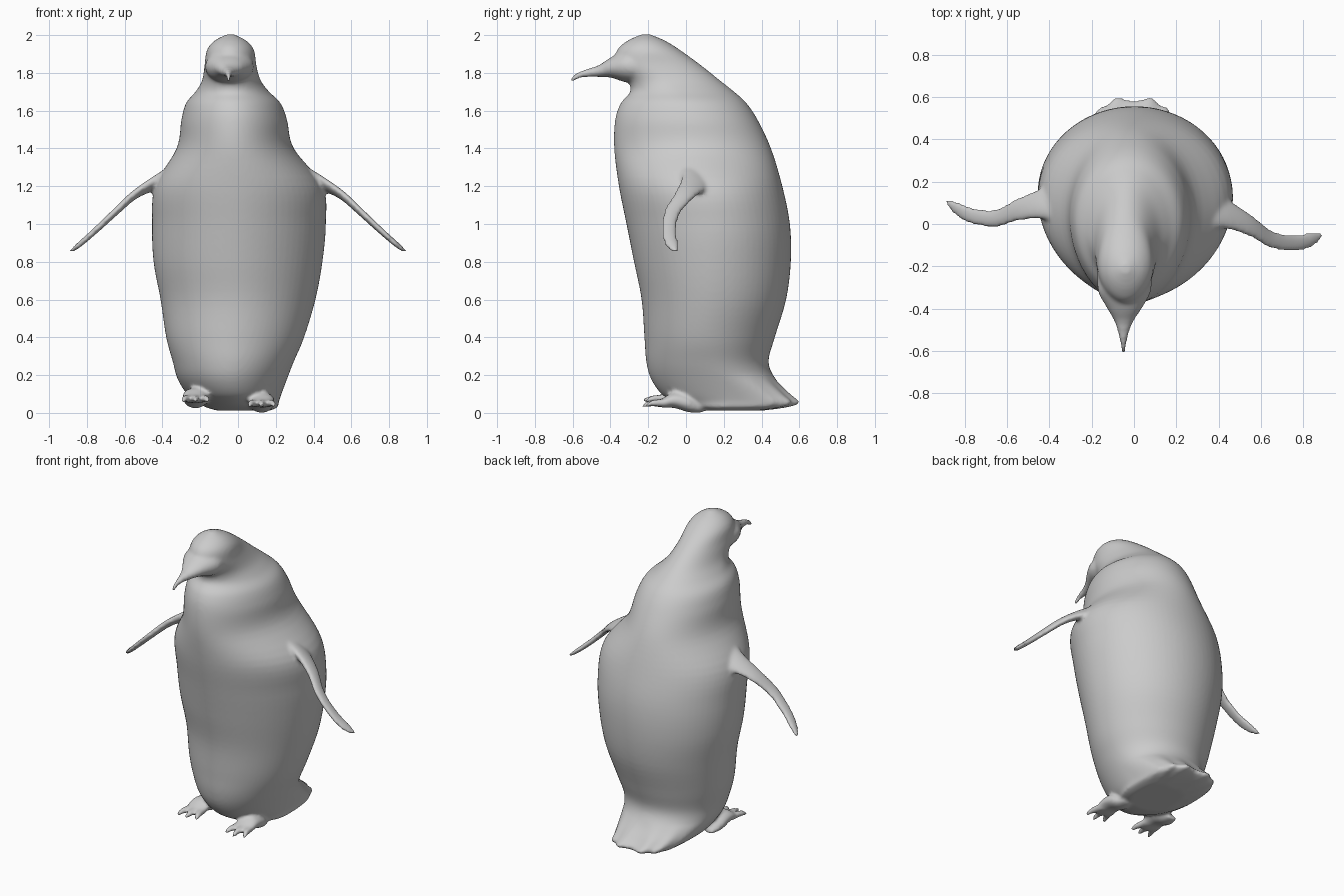
import bpy, bmesh, math
from mathutils import Vector

if "Cube" in bpy.data.objects:
    bpy.data.objects.remove(bpy.data.objects["Cube"])

def spline(rows, steps):
    """Catmull-Rom interpolation of equal-length number rows."""
    out = []
    for i in range(len(rows) - 1):
        a, b, c, d = (rows[max(i - 1, 0)], rows[i], rows[i + 1],
                      rows[min(i + 2, len(rows) - 1)])
        for k in range(steps):
            t = k / steps
            out.append([0.5 * (2 * q + (r - p) * t + (2 * p - 5 * q + 4 * r - s) * t * t
                               + (3 * q - p - 3 * r + s) * t ** 3)
                        for p, q, r, s in zip(a, b, c, d)])
    return out + [list(rows[-1])]

def loft(name, rings):
    """Skin a list of closed rings and cap both ends."""
    bm = bmesh.new()
    vs = [[bm.verts.new(p) for p in ring] for ring in rings]
    n = len(vs[0])
    for a, b in zip(vs, vs[1:]):
        for i in range(n):
            j = (i + 1) % n
            bm.faces.new((a[i], a[j], b[j], b[i]))
    bm.faces.new(vs[0][::-1])
    bm.faces.new(vs[-1])
    bmesh.ops.recalc_face_normals(bm, faces=bm.faces)
    me = bpy.data.meshes.new(name)
    bm.to_mesh(me)
    bm.free()
    ob = bpy.data.objects.new(name, me)
    bpy.context.collection.objects.link(ob)
    return ob

def angles(n):
    return [2 * math.pi * i / n for i in range(n)]

def spow(v, e):
    return math.copysign(abs(v) ** e, v)

def tube(name, rows, n=20):
    """Loft along y; rows are x, y, z, half width, half height."""
    return loft(name, [[(x + w * math.cos(t), y, z + h * math.sin(t)) for t in angles(n)]
                       for x, y, z, w, h in spline(rows, 5)])

# Body, neck and head: z, front y, back y, centre x, half width, y of widest point
body_rows = [
    (.012, .08, .40, .03, .14, .20), (.03, .00, .53, .02, .19, .22),
    (.055, -.06, .595, .0, .215, .24), (.10, -.13, .55, -.02, .25, .22),
    (.18, -.185, .475, -.03, .29, .18), (.27, -.21, .437, -.025, .32, .14),
    (.40, -.22, .47, -.015, .365, .13), (.60, -.235, .53, 0, .41, .15),
    (.80, -.275, .555, 0, .447, .15), (1.0, -.315, .55, .005, .46, .14),
    (1.2, -.355, .51, .005, .445, .10), (1.4, -.38, .45, -.015, .31, .05),
    (1.55, -.375, .38, -.02, .28, .02), (1.64, -.345, .32, -.025, .25, 0),
    (1.70, -.295, .255, -.03, .195, -.04), (1.76, -.31, .18, -.035, .155, -.10),
    (1.84, -.38, .08, -.04, .137, -.18), (1.92, -.365, -.03, -.04, .125, -.2),
    (1.97, -.31, -.11, -.04, .085, -.21), (2.004, -.235, -.19, -.04, .02, -.215)]
rings = []
for z, yf, yb, cx, hw, ym in spline(body_rows, 5):
    low = max(0, 1 - z / .2)            # squarer, feathered tail near the ground
    ring = []
    for t in angles(72):
        c, s = math.cos(t), math.sin(t)
        n = 2 + 1.5 * low if s > 0 else 1.9
        reach = (yb - ym) * (1 + .05 * low * math.cos(14 * t)) if s > 0 else ym - yf
        ring.append((cx + hw * spow(c, 2 / n), ym + reach * spow(s, 2 / n), z))
    rings.append(ring)
parts = [loft("body", rings)]

# Hooked beak
parts.append(tube("beak", [
    (-.045, -.24, 1.83, .13, .09), (-.045, -.32, 1.835, .125, .085),
    (-.045, -.40, 1.828, .082, .053), (-.048, -.46, 1.81, .046, .032),
    (-.05, -.52, 1.80, .024, .022), (-.05, -.57, 1.787, .014, .018),
    (-.05, -.60, 1.768, .010, .016), (-.05, -.612, 1.757, .006, .008)]))

# Flippers: leading edge xyz, trailing edge xyz, thickness
wing_rows = [
    (.28, -.03, 1.33, .33, .18, 1.20, .10), (.42, -.02, 1.255, .45, .11, 1.18, .06),
    (.55, -.06, 1.165, .55, .045, 1.14, .042), (.65, -.115, 1.07, .65, -.03, 1.055, .036),
    (.76, -.13, .965, .75, -.05, .965, .032), (.84, -.11, .888, .84, -.04, .893, .028),
    (.89, -.065, .85, .887, -.04, .853, .014)]
span = Vector((.7, 0, -.7))
for side, label in ((1, "right"), (-1, "left")):
    rings = []
    for r in spline(wing_rows, 6):
        lead, trail = Vector(r[:3]), Vector(r[3:6])
        half = (trail - lead) / 2
        up = half.cross(span).normalized() * r[6] / 2
        ring = []
        for t in angles(24):
            p = (lead + trail) / 2 + half * math.cos(t) + up * math.sin(t)
            if side < 0:                # left flipper is swung further back
                p = Vector((-p.x, p.y + max(0, .25 * (p.x - .25)), p.z))
            ring.append(p)
        rings.append(ring)
    parts.append(loft(label + "_flipper", rings))

# Feet with three toes each
for label, fx, dz in (("right", .125, -.008), ("left", -.225, .016)):
    parts.append(tube(label + "_foot", [
        (fx, .09, .022 + dz, .03, .012), (fx, .02, .055 + dz, .065, .045),
        (fx, -.06, .075 + dz, .068, .042), (fx, -.12, .062 + dz, .066, .026),
        (fx, -.155, .055 + dz, .055, .014)]))
    for k in (-1, 0, 1):
        parts.append(tube(f"{label}_toe_{k + 2}", [
            (fx + .04 * k, -.10, .06 + dz, .024, .022),
            (fx + .052 * k, -.17, .06 + dz, .021, .019),
            (fx + .062 * k, -.215 + .015 * abs(k), .052 + dz, .014, .014),
            (fx + .066 * k, -.232 + .015 * abs(k), .045 + dz, .006, .007)], 12))

# Fuse the parts into one smooth skin
bpy.ops.object.select_all(action='DESELECT')
for ob in parts:
    ob.select_set(True)
bpy.context.view_layer.objects.active = parts[0]
bpy.ops.object.join()
bird = bpy.context.view_layer.objects.active
bird.name = "penguin"
remesh = bird.modifiers.new("fuse", 'REMESH')
remesh.mode = 'VOXEL'
remesh.voxel_size = .011
remesh.use_smooth_shade = True
smooth = bird.modifiers.new("blend", 'SMOOTH')
smooth.factor = .5
smooth.iterations = 6
